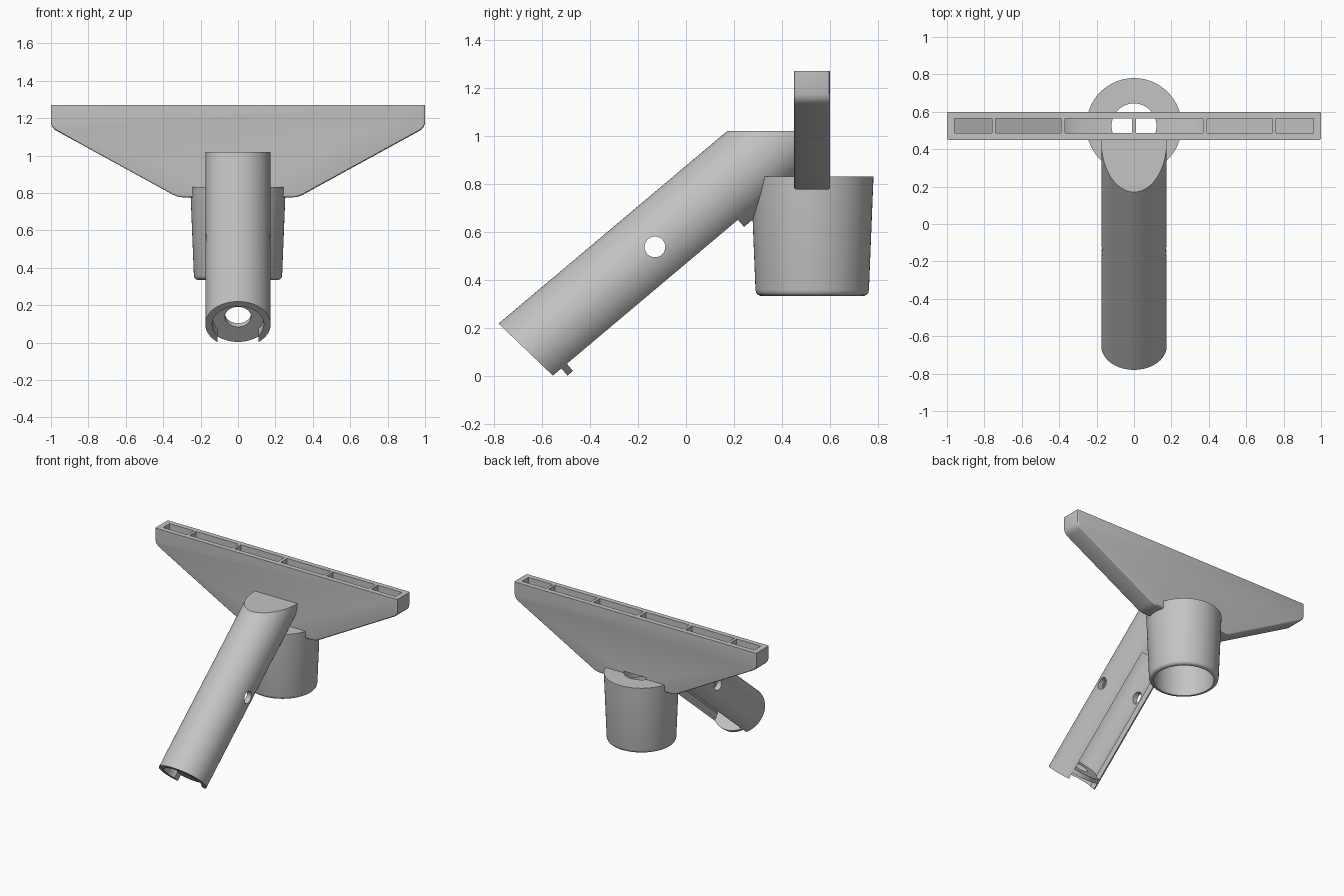
import bpy, bmesh, math
from mathutils import Matrix, Vector

if "Cube" in bpy.data.objects:
    bpy.data.objects.remove(bpy.data.objects["Cube"])

grey = bpy.data.materials.new("plain_grey")
grey.use_nodes = True
grey.diffuse_color = (0.55, 0.55, 0.55, 1)
grey.node_tree.nodes["Principled BSDF"].inputs["Base Color"].default_value = grey.diffuse_color


def make(name, bm):
    bmesh.ops.recalc_face_normals(bm, faces=bm.faces)
    mesh = bpy.data.meshes.new(name)
    bm.to_mesh(mesh)
    bm.free()
    mesh.materials.append(grey)
    obj = bpy.data.objects.new(name, mesh)
    bpy.context.collection.objects.link(obj)
    return obj


def activate(obj):
    bpy.ops.object.select_all(action="DESELECT")
    obj.select_set(True)
    bpy.context.view_layer.objects.active = obj


def cut(obj, cutter):
    activate(obj)
    mod = obj.modifiers.new("cut", "BOOLEAN")
    mod.operation = "DIFFERENCE"
    mod.solver = "EXACT"
    mod.object = cutter
    bpy.ops.object.modifier_apply(modifier=mod.name)


def lathe(name, profile, frame, sides=96):
    """Solid of revolution about the frame's z axis, from (radius, height) points."""
    bm = bmesh.new()
    rings = []
    for r, h in profile:
        rings.append([bm.verts.new((r * math.cos(2 * math.pi * i / sides),
                                    r * math.sin(2 * math.pi * i / sides), h))
                      for i in range(sides)])
    for a, b in zip(rings, rings[1:]):
        for i in range(sides):
            j = (i + 1) % sides
            bm.faces.new((a[i], a[j], b[j], b[i]))
    bm.faces.new(rings[0])
    bm.faces.new(rings[-1])
    bm.transform(frame)
    return make(name, bm)


def prism(name, outline, y0, y1):
    """Outline in x and z, extruded along y."""
    bm = bmesh.new()
    face = bm.faces.new([bm.verts.new((x, y0, z)) for x, z in outline])
    new = bmesh.ops.extrude_face_region(bm, geom=[face])["geom"]
    bmesh.ops.translate(bm, vec=(0, y1 - y0, 0),
                        verts=[v for v in new if isinstance(v, bmesh.types.BMVert)])
    return make(name, bm)


def box(name, lo, hi, frame):
    bm = bmesh.new()
    bmesh.ops.create_cube(bm, size=1)
    lo, hi = Vector(lo), Vector(hi)
    bm.transform(frame @ Matrix.Translation((lo + hi) / 2) @ Matrix.Diagonal((*(hi - lo), 1)))
    return make(name, bm)


def trim(obj, point, normal):
    """Remove everything on the normal's side of a plane and close the cut."""
    bm = bmesh.new()
    bm.from_mesh(obj.data)
    res = bmesh.ops.bisect_plane(bm, geom=bm.verts[:] + bm.edges[:] + bm.faces[:],
                                 plane_co=point, plane_no=normal, clear_outer=True)
    edges = [e for e in res["geom_cut"] if isinstance(e, bmesh.types.BMEdge)]
    bmesh.ops.contextual_create(bm, geom=edges)
    bmesh.ops.recalc_face_normals(bm, faces=bm.faces)
    bm.to_mesh(obj.data)
    bm.free()


cutters = []

# Sloping tube: local z runs up the tube, local y points to its underside
axis = Vector((0, 0.765, 0.644)).normalized()
under = axis.cross(Vector((1, 0, 0)))
start = Vector((0, -0.667, 0.086))
slope = Matrix((Vector((1, 0, 0)), under, axis)).transposed().to_4x4()
slope.translation = start
tube = lathe("sloping_tube", [(0.175, -0.1), (0.175, 1.9)], slope)
trim(tube, (0, -0.78, 0.22), (0, -0.69, -0.72))
trim(tube, (0, 0, 1.02), (0, 0, 1))
trim(tube, (0, 0.46, 0), (0, 1, 0))

# Hollow and underside slot, leaving a pierced disc near the lower end
for h0, h1 in ((-0.2, 0.08), (0.11, 1.04)):
    cutters.append(lathe("bore_cutter", [(0.138, h0), (0.138, h1)], slope))
    cut(tube, cutters[-1])
    cutters.append(box("slot_cutter", (-0.11, 0.02, h0), (0.11, 0.3, h1), slope))
    cut(tube, cutters[-1])
cutters.append(lathe("disc_hole_cutter", [(0.07, 0.03), (0.07, 0.2)], slope, 48))
cut(tube, cutters[-1])

# Cross hole through both tube walls
across = Matrix.Translation(start + axis * 0.703) @ Matrix.Rotation(math.pi / 2, 4, "Y")
cutters.append(lathe("cross_hole_cutter", [(0.043, -0.3), (0.043, 0.3)], across, 48))
cut(tube, cutters[-1])

# Tapered socket cup with a rounded lower rim
centre = Matrix.Translation((0, 0.525, 0))
cup = lathe("socket_cup", [(0.215, 0.335), (0.226, 0.339), (0.233, 0.347),
                           (0.236, 0.36), (0.255, 0.832)], centre)

# Wide tapered head with rounded corners
half = [(1, 1.27), (1, 1.175), (0.994, 1.155), (0.982, 1.14), (0.965, 1.129),
        (0.35, 0.792), (0.325, 0.781), (0.3, 0.777)]
head = prism("wide_head", half + [(-x, z) for x, z in reversed(half)], 0.45, 0.6)
bm = bmesh.new()
bm.from_mesh(head.data)
rim = [e for e in bm.edges
       if abs(e.verts[0].co.y - e.verts[1].co.y) < 0.01
       and min(v.co.z for v in e.verts) < 1.26]
bmesh.ops.bevel(bm, geom=rim, offset=0.01, segments=3, profile=0.5, affect="EDGES")
bm.to_mesh(head.data)
bm.free()


# Open pockets whose floors follow the taper of the head
def floor_height(x):
    return max(0.835, 0.835 + (x - 0.31) * 0.548)


for x0, x1 in ((0.012, 0.37), (0.39, 0.74), (0.76, 0.96)):
    xs = [x0, 0.31, x1] if x0 < 0.31 < x1 else [x0, x1]
    for side in (-1, 1):
        outline = [(side * x, floor_height(x)) for x in xs]
        outline += [(side * x1, 1.4), (side * x0, 1.4)]
        cutters.append(prism("pocket_cutter", outline, 0.487, 0.563))
        cut(head, cutters[-1])

# Socket bore narrowing to a hole into the middle pockets
cutters.append(lathe("socket_cutter", [(0.205, 0.3), (0.195, 0.74), (0.12, 0.741),
                                       (0.12, 0.845)], centre))
for part in (tube, cup, head):
    cut(part, cutters[-1])

for c in cutters:
    bpy.data.objects.remove(c)

for part in (tube, cup, head):
    activate(part)
    bpy.ops.object.shade_smooth_by_angle(angle=math.radians(30))
